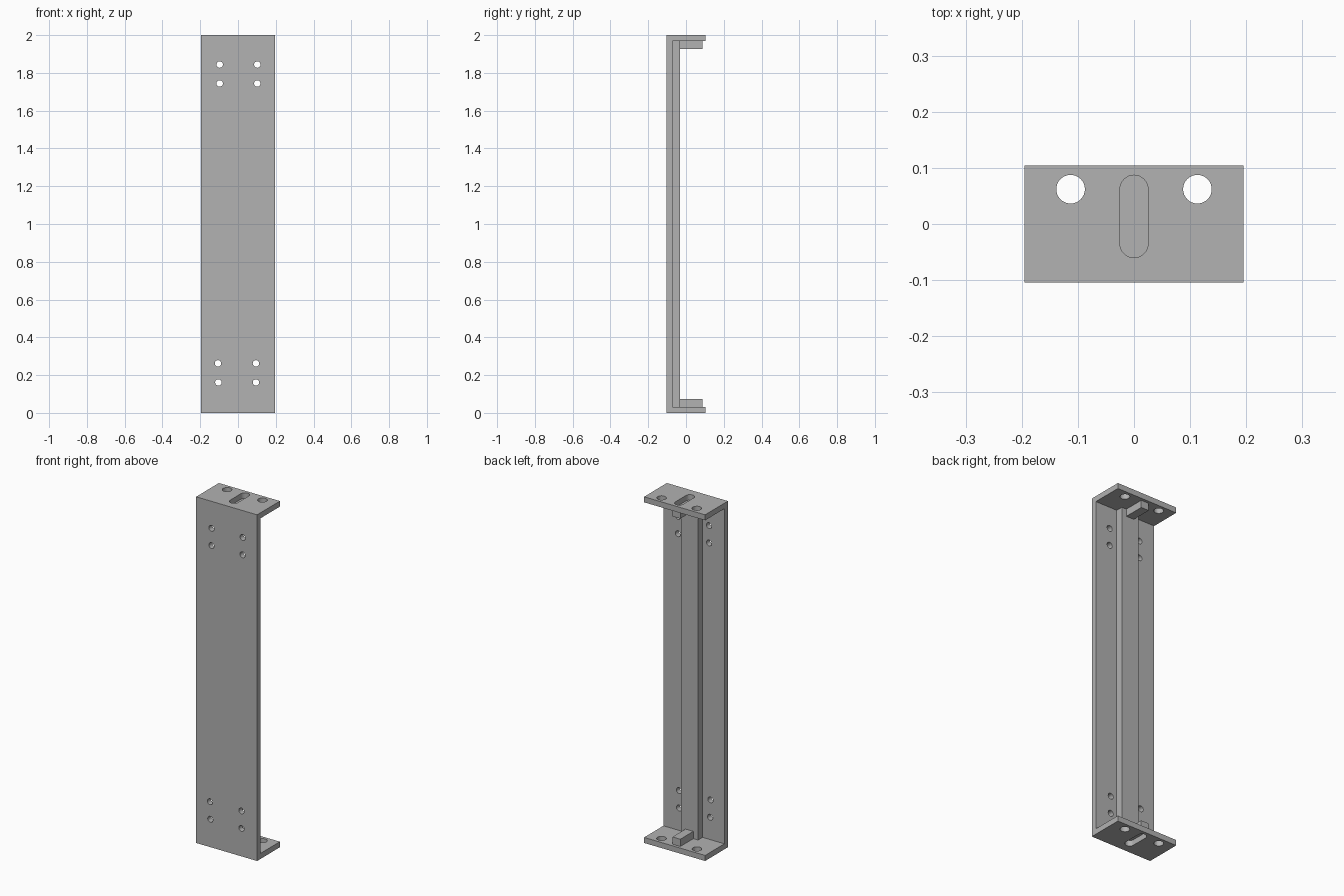
import bpy
import bmesh
from math import cos, sin, pi
from mathutils import Matrix, Vector

if "Cube" in bpy.data.objects:
    bpy.data.objects.remove(bpy.data.objects["Cube"], do_unlink=True)

W, D, H, T = 0.195, 0.104, 2.0, 0.032   # half width, half depth, height, sheet thickness
SPINE_BACK = -0.031

steel = bpy.data.materials.new("grey_steel")
steel.use_nodes = True
GREY = (0.445, 0.445, 0.445, 1)
steel.diffuse_color = GREY
steel.node_tree.nodes["Principled BSDF"].inputs["Base Color"].default_value = GREY


def prism(name, outline, axis, start, end):
    """Extrude a 2D outline along an axis (0 = x, 1 = y, 2 = z)."""
    def place(p, h):
        c = list(p)
        c.insert(axis, h)
        return Vector(c)
    bm = bmesh.new()
    face = bm.faces.new([bm.verts.new(place(p, start)) for p in outline])
    ext = bmesh.ops.extrude_face_region(bm, geom=[face])
    shift = place((0, 0), end - start)
    bmesh.ops.translate(bm, vec=shift, verts=[g for g in ext["geom"] if isinstance(g, bmesh.types.BMVert)])
    bmesh.ops.recalc_face_normals(bm, faces=bm.faces)
    mesh = bpy.data.meshes.new(name)
    bm.to_mesh(mesh)
    bm.free()
    mesh.materials.append(steel)
    obj = bpy.data.objects.new(name, mesh)
    bpy.context.collection.objects.link(obj)
    return obj


def rect(a0, a1, b0, b1):
    return [(a0, b0), (a1, b0), (a1, b1), (a0, b1)]


def slot(cx, c0, c1, r, n=16):
    """Rounded slot outline; a circle when c0 equals c1."""
    pts = [(cx + r * cos(pi * i / n), c1 + r * sin(pi * i / n)) for i in range(n + (c0 != c1))]
    return pts + [(cx - r * cos(pi * i / n), c0 - r * sin(pi * i / n)) for i in range(n + (c0 != c1))]


def cut(target, outline, axis, start, end):
    cutter = prism("cutter", outline, axis, start, end)
    cutter.hide_render = True
    mod = target.modifiers.new("hole", "BOOLEAN")
    mod.operation = "DIFFERENCE"
    mod.solver = "EXACT"
    mod.object = cutter
    bpy.context.view_layer.objects.active = target
    bpy.ops.object.modifier_apply(modifier=mod.name)
    bpy.data.objects.remove(cutter, do_unlink=True)


# C-shaped channel: front plate with a flange at each end
channel = prism("channel", [(-D, 0), (D, 0), (D, T), (T - D, T), (T - D, H - T),
                            (D, H - T), (D, H), (-D, H)], 0, -W, W)

# Small screw holes through the front plate
for x, z in [(-0.097, 1.844), (0.102, 1.844), (-0.097, 1.744), (0.102, 1.744),
             (-0.106, 0.262), (0.095, 0.262), (-0.104, 0.161), (0.095, 0.161)]:
    cut(channel, slot(x, z, z, 0.017), 1, -D - 0.05, T - D + 0.02)

# Mounting holes and central slot in both flanges
for z0, z1 in [(-0.05, T + 0.02), (H - T - 0.02, H + 0.05)]:
    for x in (-0.113, 0.113):
        cut(channel, slot(x, 0.062, 0.062, 0.0255), 2, z0, z1)
    cut(channel, slot(0, -0.035, 0.062, 0.025), 2, z0, z1)

# Stiffening spine behind the plate, closing the front end of the slots
prism("spine", rect(-0.055, 0.055, T - D, SPINE_BACK), 2, T, H - T)

# Blocks closing the rest of each slot
for name, z0, z1 in [("lower_stop", T, 0.074), ("upper_stop", H - 0.074, H - T)]:
    prism(name, rect(-0.025, 0.025, SPINE_BACK, 0.0875), 2, z0, z1)
